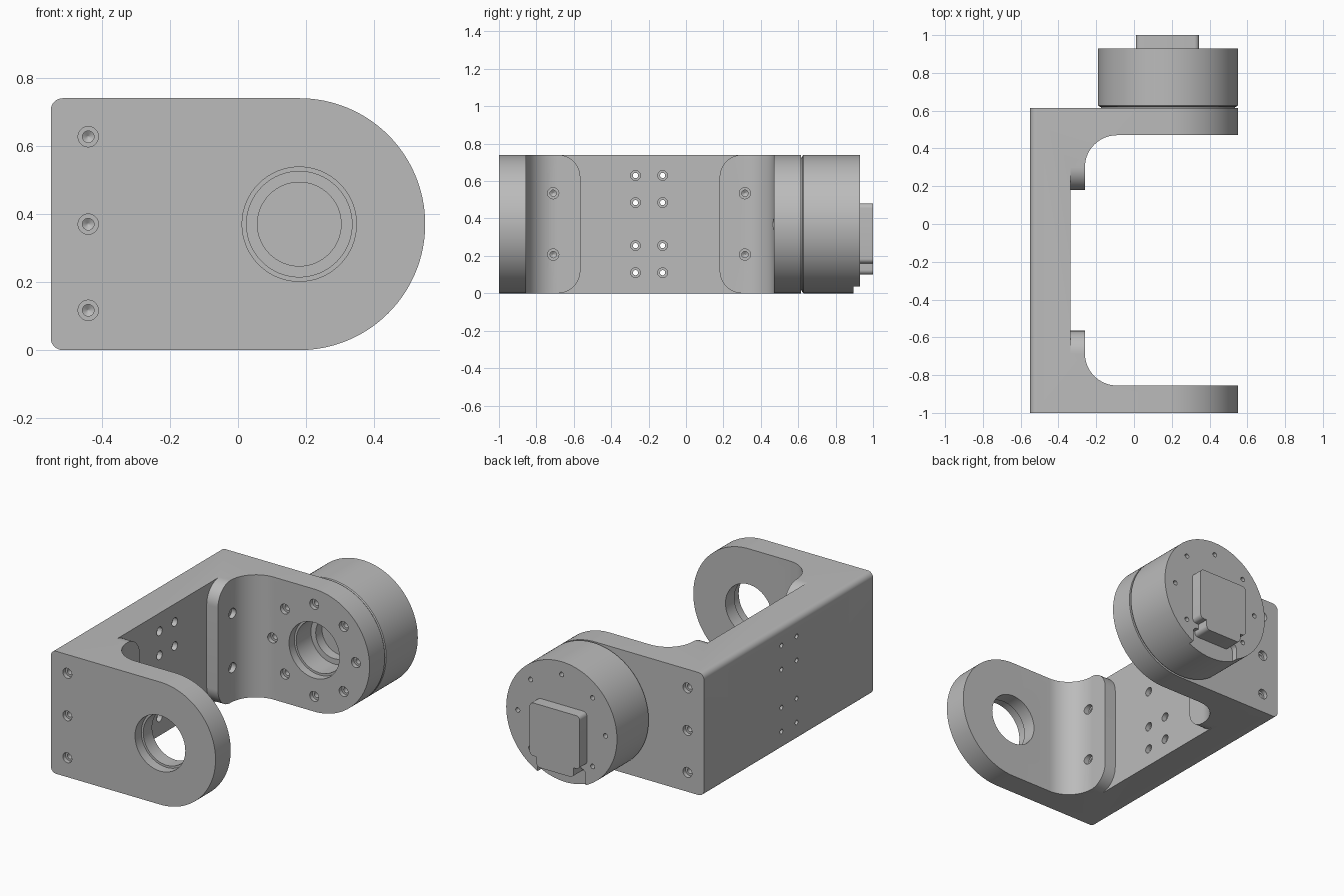
import bpy, bmesh
from math import sin, cos, pi, radians
from mathutils import Vector, Matrix

old = bpy.data.objects.get("Cube")
if old:
    bpy.data.objects.remove(old, do_unlink=True)

grey = bpy.data.materials.new("machined grey")
grey.use_nodes = True
colour = (0.5, 0.5, 0.5, 1)
grey.diffuse_color = colour
grey.node_tree.nodes["Principled BSDF"].inputs["Base Color"].default_value = colour

AX, AZ, R = 0.18, 0.37, 0.37      # hinge axis and arm radius
HEIGHT = 2 * AZ


def arc(u, v, r, start, end, n=16):
    angles = [radians(start + (end - start) * i / n) for i in range(n + 1)]
    return [(u + r * cos(a), v + r * sin(a)) for a in angles]


def make_object(name, bm):
    bmesh.ops.recalc_face_normals(bm, faces=bm.faces[:])
    mesh = bpy.data.meshes.new(name)
    bm.to_mesh(mesh)
    bm.free()
    mesh.materials.append(grey)
    obj = bpy.data.objects.new(name, mesh)
    bpy.context.collection.objects.link(obj)
    return obj


def prism(name, points, axis, low, high):
    """Extrude a flat outline along one axis."""
    place = {"x": lambda u, v, w: (w, u, v),
             "y": lambda u, v, w: (u, w, v),
             "z": lambda u, v, w: (u, v, w)}[axis]
    bm = bmesh.new()
    ends = [[bm.verts.new(place(u, v, w)) for u, v in points] for w in (low, high)]
    for ring in ends:
        bm.faces.new(ring)
    for i in range(len(points)):
        j = (i + 1) % len(points)
        bm.faces.new((ends[0][i], ends[0][j], ends[1][j], ends[1][i]))
    return make_object(name, bm)


def lathe(bm, profile, origin, direction, sides=24):
    """Add a solid of (radius, depth) rings turned about a direction."""
    turn = Vector(direction).to_track_quat("Z", "Y").to_matrix().to_4x4()
    move = Matrix.Translation(origin) @ turn
    rings = [[bm.verts.new(move @ Vector((r * cos(2 * pi * i / sides),
                                          r * sin(2 * pi * i / sides), d)))
              for i in range(sides)] for r, d in profile]
    bm.faces.new(rings[0])
    bm.faces.new(rings[-1])
    for a, b in zip(rings, rings[1:]):
        for i in range(sides):
            j = (i + 1) % sides
            bm.faces.new((a[i], a[j], b[j], b[i]))


def boolean(obj, tool, operation="DIFFERENCE"):
    mod = obj.modifiers.new("cut", "BOOLEAN")
    mod.object, mod.operation, mod.solver = tool, operation, "EXACT"
    bpy.context.view_layer.objects.active = obj
    bpy.ops.object.modifier_apply(modifier=mod.name)
    bpy.data.objects.remove(tool, do_unlink=True)


def bolt_circle(radius):
    return [(AX + radius * cos(k * pi / 4), AZ + radius * sin(k * pi / 4)) for k in range(8)]


# Bracket: U-shaped footprint trimmed by the rounded side silhouette
footprint = ([(-0.7, -1), (0.7, -1), (0.7, -0.855)]
             + arc(-0.09, -0.685, 0.17, 270, 180)
             + arc(-0.09, 0.30, 0.17, 180, 90)
             + [(0.7, 0.47), (0.7, 0.615), (-0.7, 0.615)])
bracket = prism("bracket", footprint, "z", -0.1, HEIGHT + 0.1)
corner = 0.035
silhouette = (arc(AX, AZ, R, -90, 90, 64)
              + arc(-0.55 + corner, HEIGHT - corner, corner, 90, 180, 8)
              + arc(-0.55 + corner, corner, corner, 180, 270, 8))
boolean(bracket, prism("silhouette", silhouette, "y", -1.2, 0.9), "INTERSECT")

# Recess between the two raised pads, with rounded pad corners
r = 0.12
recess = (arc(-0.685, r, r, -90, 0) + arc(-0.685, HEIGHT - r, r, 0, 90)
          + [(-0.685, 0.9), (0.30, 0.9)]
          + arc(0.30, HEIGHT - r, r, 90, 180) + arc(0.30, r, r, 180, 270)
          + [(0.30, -0.1), (-0.685, -0.1)])
boolean(bracket, prism("pad_recess", recess, "x", -0.335, -0.22))

# Screw holes and bearing bores in the bracket
holes = bmesh.new()
screw = [(0.03, -0.03), (0.03, 0.025), (0.017, 0.025), (0.017, 0.1), (0.002, 0.11)]
for z in (0.117, AZ, 0.627):
    lathe(holes, screw, (-0.44, -1, z), (0, 1, 0))
    lathe(holes, screw, (-0.44, 0.615, z), (0, -1, 0))
for z in (0.207, 0.535):
    for y in (-0.71, 0.315):
        lathe(holes, screw, (-0.26, y, z), (-1, 0, 0))
through = [(0.026, -0.05), (0.026, 0.03), (0.014, 0.03), (0.014, 0.3)]
for z in (0.11, 0.255, 0.485, 0.63):
    for y in (-0.27, -0.125):
        lathe(holes, through, (-0.335, y, z), (-1, 0, 0))
for x, z in bolt_circle(0.278):
    lathe(holes, screw, (x, 0.47, z), (0, 1, 0))
lathe(holes, [(0.168, -0.1), (0.168, 0.06), (0.155, 0.06), (0.155, 0.3)],
      (AX, -1, AZ), (0, 1, 0), 64)
lathe(holes, [(0.168, -0.05), (0.168, 0.05), (0.155, 0.05), (0.155, 0.3)],
      (AX, 0.47, AZ), (0, 1, 0), 64)
boolean(bracket, make_object("bracket_holes", holes))

# Motor housing with a thin neck groove next to the arm
body = bmesh.new()
lathe(body, [(0.355, 0.61), (0.355, 0.62), (R - 0.005, 0.622), (R, 0.628), (R, 0.93)],
      (AX, 0, AZ), (0, 1, 0), 128)
motor = make_object("motor_housing", body)

# Motor shaft recess and rear screw holes
holes = bmesh.new()
lathe(holes, [(0.155, 0.5), (0.155, 0.66), (0.123, 0.66), (0.123, 0.72)],
      (AX, 0, AZ), (0, 1, 0), 64)
for x, z in bolt_circle(0.293):
    if z > 0.1:
        lathe(holes, [(0.014, -0.02), (0.014, 0.06)], (x, 0.93, z), (0, -1, 0), 16)
boolean(motor, make_object("motor_holes", holes))

# Cable channel at the bottom of the motor's rear face
channel = [(0.02, -0.1), (0.34, -0.1)] + arc(0.31, 0.10, 0.03, 0, 90, 6) + arc(0.05, 0.10, 0.03, 90, 180, 6)
boolean(motor, prism("cable_channel", channel, "y", 0.895, 1.0))

# Connector cover with a narrower tongue at the bottom
c = 0.025
cover = (arc(0.05 + c, 0.10 + c, c, 180, 270, 6) + arc(0.30 - c, 0.10 + c, c, 270, 360, 6)
         + [(0.30, 0.16)] + arc(0.345 - c, 0.16 + c, c, 270, 360, 6)
         + arc(0.345 - c, 0.48 - c, c, 0, 90, 6) + arc(0.01 + c, 0.48 - c, c, 90, 180, 6)
         + arc(0.01 + c, 0.16 + c, c, 180, 270, 6) + [(0.05, 0.16)])
connector = prism("connector_cover", cover, "y", 0.89, 1.0)

# Smooth curved walls, sharp edges
for obj in (bracket, motor, connector):
    bpy.ops.object.select_all(action="DESELECT")
    obj.select_set(True)
    bpy.context.view_layer.objects.active = obj
    bpy.ops.object.shade_smooth_by_angle(angle=radians(30))
